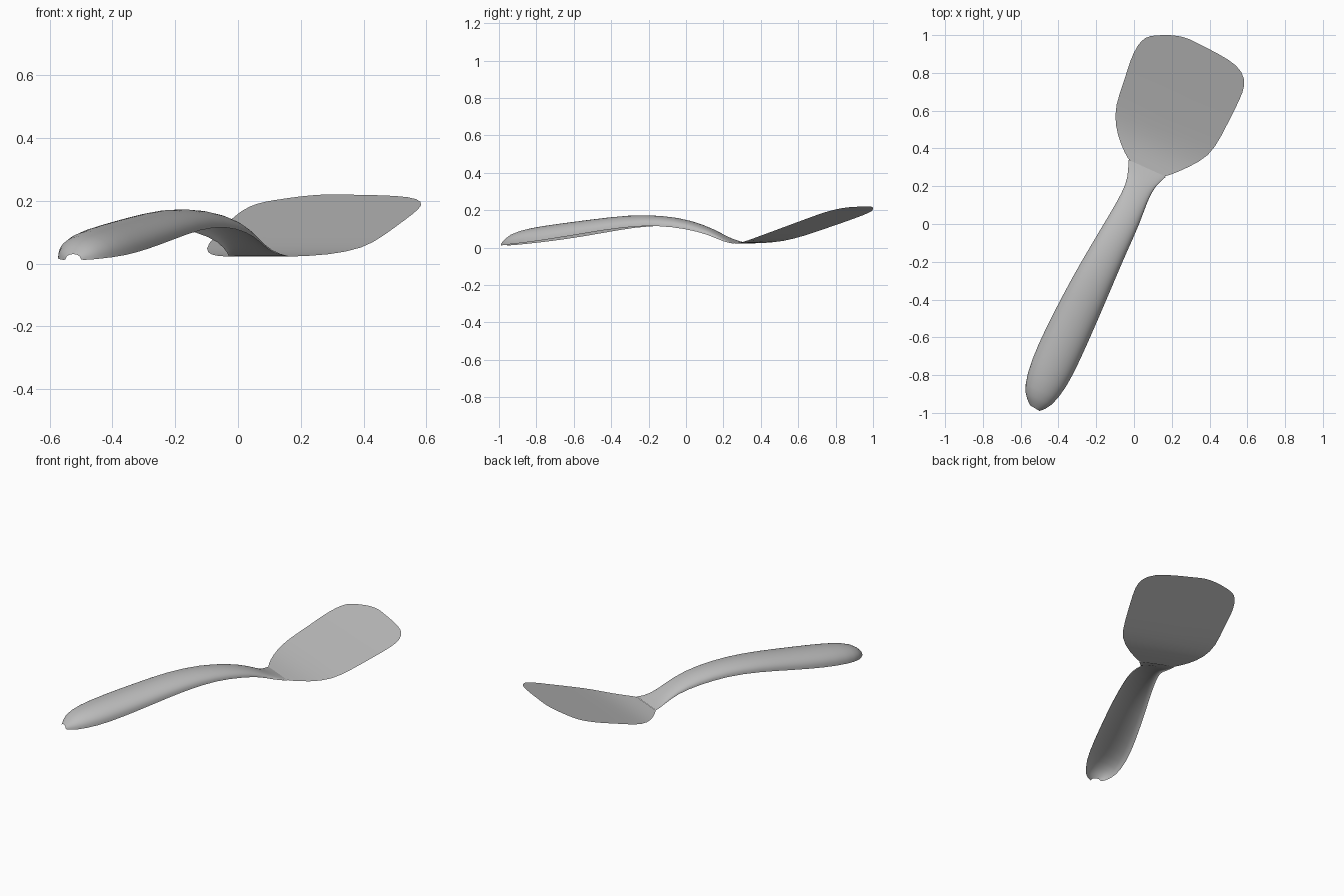
import bpy
import math
from mathutils import Vector

cube = bpy.data.objects.get("Cube")
if cube:
    bpy.data.objects.remove(cube, do_unlink=True)

SEGMENTS = 16

# One plain grey for the whole utensil
grey = bpy.data.materials.new("plain grey")
grey.use_nodes = True
colour = (0.5, 0.5, 0.5, 1)
grey.diffuse_color = colour
grey.node_tree.nodes["Principled BSDF"].inputs["Base Color"].default_value = colour


def loft(name, sections):
    """Skin a thin open sheet over equal-length cross-sections."""
    verts = [point for section in sections for point in section]
    width = len(sections[0])
    faces = []
    for row in range(len(sections) - 1):
        for col in range(width - 1):
            a = row * width + col
            faces.append((a, a + 1, a + width + 1, a + width))
    mesh = bpy.data.meshes.new(name)
    mesh.from_pydata(verts, [], faces)
    mesh.materials.append(grey)
    obj = bpy.data.objects.new(name, mesh)
    bpy.context.collection.objects.link(obj)
    mesh.update()
    # Left-to-right rows running toward the tip: turn the sheet to face up
    if sum(poly.normal.z * poly.area for poly in mesh.polygons) < 0:
        mesh.flip_normals()
    mesh.shade_smooth()
    smooth = obj.modifiers.new("smooth", "SUBSURF")
    smooth.levels = smooth.render_levels = 1
    return obj


def arch_section(left, right, edge, crown):
    """Domed handle section whose sides drop steeply to an open hem."""
    section = []
    for i in range(SEGMENTS + 1):
        angle = math.pi * i / SEGMENTS
        point = Vector(left).lerp(Vector(right), (1 - math.cos(angle)) / 2)
        height = edge + (crown - edge) * max(math.sin(angle), 0) ** 0.85
        section.append((point.x, point.y, height))
    return section


def blade_height(x, y):
    """Tilted plane that levels out gently where it meets the neck."""
    plane = 0.138 * x + 0.306 * y - 0.12
    floor = 0.02
    return (plane + floor + math.hypot(plane - floor, floor)) / 2


def blade_section(left, right, bow):
    """Flat blade section, bowed forward a little toward the tip."""
    section = []
    for i in range(SEGMENTS + 1):
        t = i / SEGMENTS
        point = Vector(left).lerp(Vector(right), t)
        point += Vector((0.41, 0.91)) * bow * math.sin(math.pi * t)
        section.append((point.x, point.y, blade_height(point.x, point.y)))
    return section


# Handle: left edge, right edge, hem height, crown height
handle_stations = [
    ((-.55, -.96), (-.50, -.99), .01, .03),
    ((-.58, -.90), (-.44, -.97), .015, .075),
    ((-.57, -.80), (-.36, -.87), .025, .105),
    ((-.51, -.64), (-.29, -.73), .045, .127),
    ((-.42, -.46), (-.21, -.55), .075, .15),
    ((-.32, -.27), (-.12, -.34), .11, .175),
    ((-.22, -.10), (-.04, -.15), .12, .173),
    ((-.13, .05), (.03, 0), .1, .147),
    ((-.06, .17), (.07, .12), .07, .1),
    ((-.03, .25), (.11, .20), .03, .05),
    ((-.03, .34), (.17, .25), .022, .024),
]
loft("handle", [arch_section(*s) for s in handle_stations])

# Blade: left edge, right edge, forward bow
blade_stations = [
    ((-.03, .34), (.17, .25), 0),
    ((-.07, .42), (.29, .30), 0),
    ((-.10, .52), (.40, .36), 0),
    ((-.10, .63), (.46, .46), 0),
    ((-.05, .76), (.53, .60), 0),
    ((-.02, .87), (.58, .70), 0),
    ((.02, .95), (.59, .77), 0),
    ((.06, .99), (.55, .84), .01),
    ((.11, 1), (.45, .90), .02),
    ((.19, 1), (.34, .955), .01),
]
loft("blade", [blade_section(*s) for s in blade_stations])
